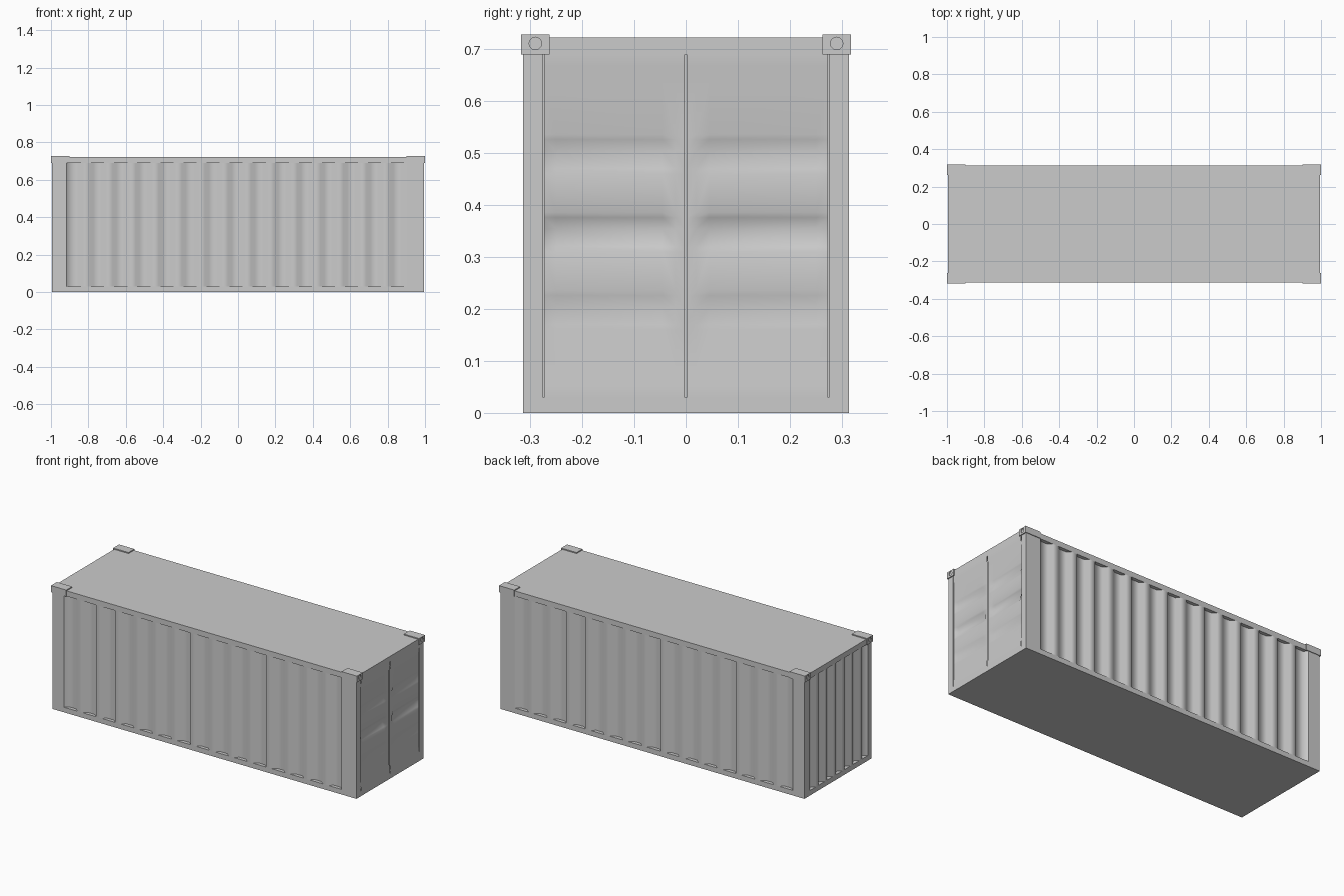
import bpy, bmesh
from mathutils import Vector

cube = bpy.data.objects.get("Cube")
if cube:
    bpy.data.objects.remove(cube, do_unlink=True)

# One painted-steel colour
steel = bpy.data.materials.new("grey steel")
steel.use_nodes = True
GREY = (0.6, 0.6, 0.6, 1)
steel.diffuse_color = GREY
steel.node_tree.nodes["Principled BSDF"].inputs["Base Color"].default_value = GREY

HX, HY = 0.994, 0.314        # half length and half width of the body
TOP = 0.722                  # roof height
Z0, Z1 = 0.03, 0.69          # panel bottom and top
PITCH = 0.1234               # spacing of the side corrugations


def finish(name, bm, smooth=None):
    mesh = bpy.data.meshes.new(name)
    bm.to_mesh(mesh)
    bm.free()
    mesh.materials.append(steel)
    ob = bpy.data.objects.new(name, mesh)
    bpy.context.collection.objects.link(ob)
    if smooth:
        activate(ob)
        bpy.ops.object.shade_smooth_by_angle(angle=smooth)
    return ob


def activate(ob):
    bpy.ops.object.select_all(action="DESELECT")
    ob.select_set(True)
    bpy.context.view_layer.objects.active = ob


def add_box(bm, low, high):
    low, high = Vector(low), Vector(high)
    verts = bmesh.ops.create_cube(bm, size=1)["verts"]
    for v in verts:
        v.co = (low + high) / 2 + v.co * (high - low)


def cut(ob, bm):
    """Subtract the cutter mesh from the object."""
    cutter = finish("cutter", bm)
    cutter.hide_render = True
    mod = ob.modifiers.new("cut", "BOOLEAN")
    mod.object = cutter
    mod.solver = "EXACT"
    activate(ob)
    bpy.ops.object.modifier_apply(modifier=mod.name)
    bpy.data.objects.remove(cutter, do_unlink=True)


def relief(name, us, vs, depth, place, normal):
    """Pressed sheet: a grid over us and vs, pushed in by depth(u, v)."""
    bm = bmesh.new()
    rows = [[bm.verts.new(place(u, v, depth(u, v))) for u in us] for v in vs]
    for low, high in zip(rows, rows[1:]):
        for i in range(len(us) - 1):
            bm.faces.new((low[i], low[i + 1], high[i + 1], high[i]))
    bm.normal_update()
    if sum((f.normal.dot(Vector(normal)) for f in bm.faces)) < 0:
        bmesh.ops.reverse_faces(bm, faces=bm.faces[:])
    return finish(name, bm, 1.0)


def corrugation(start, count, pitch, steps, deep, end):
    """Profile of repeated trapezoid recesses: positions and their depths."""
    points = {}
    for i in range(count):
        for step, d in zip(steps, (0, deep, deep, 0)):
            points[start + i * pitch + step] = d
    points[end] = 0
    return points


def ramp(points, x):
    """Straight-line interpolation through (position, value) pairs."""
    for (a, p), (b, q) in zip(points, points[1:]):
        if a <= x <= b:
            return p + (q - p) * (x - a) / (b - a)
    return 0


# Body shell with pockets for the panels
side = corrugation(-0.918, 15, PITCH, (0, 0.022, 0.066, 0.088), 0.02, 0.9)
end = corrugation(-0.28, 7, 0.081, (0, 0.016, 0.042, 0.058), 0.022, 0.28)
bm = bmesh.new()
add_box(bm, (-HX, -HY, 0), (HX, HY, TOP))
shell = finish("body_shell", bm)
POCKET = 0.03
bm = bmesh.new()
for s in (-1, 1):
    y = sorted((s * (HY - POCKET), s * (HY + POCKET)))
    add_box(bm, (min(side), y[0], Z0), (max(side), y[1], Z1))
add_box(bm, (-HX - POCKET, min(end), Z0), (-HX + POCKET, max(end), Z1))
add_box(bm, (HX - POCKET, -0.275, Z0), (HX + POCKET, 0.275, Z1))
cut(shell, bm)

# Corrugated long sides and closed end
for s, name in ((-1, "front_side_panel"), (1, "back_side_panel")):
    relief(name, list(side), (Z0, Z1), lambda u, v: side[u],
           lambda u, v, d: (u, s * (HY - d), v), (0, s, 0))
relief("closed_end_panel", list(end), (Z0, Z1), lambda u, v: end[u],
       lambda u, v, d: (-HX + d, u, v), (-1, 0, 0))

# Two door leaves, each dished and pressed with three tapered grooves
dish = [(Z0, 0), (0.05, 0), (0.085, 0.005), (0.635, 0.005), (0.67, 0), (Z1, 0)]
grooves = [(0, 0)]
for c, deep in ((0.2, 0.007), (0.35, 0.017), (0.5, 0.011)):
    grooves += [(c - 0.04, 0), (c - 0.03, deep * 0.3), (c + 0.004, deep),
                (c + 0.026, deep * 0.3), (c + 0.036, 0)]
grooves.append((1, 0))
ends = [(0.002, 0), (0.02, 0), (0.045, 1), (0.25, 1), (0.273, 0)]
zs = sorted({z for z, d in dish + grooves if Z0 <= z <= Z1})
for s, name in ((-1, "right_door"), (1, "left_door")):
    relief(name, [u for u, e in ends], zs,
           lambda u, v: ramp(dish, v) + ramp(grooves, v) * ramp(ends, u),
           lambda u, v, d: (HX - d, s * u, v), (1, 0, 0))

# Corner castings with round lifting holes
for sx in (-1, 1):
    for sy in (-1, 1):
        bm = bmesh.new()
        xs = sorted((sx * 0.9, sx))
        ys = sorted((sy * 0.263, sy * 0.318))
        add_box(bm, (xs[0], ys[0], 0.69), (xs[1], ys[1], 0.728))
        label = ("closed_end" if sx < 0 else "door_end") + ("_front" if sy < 0 else "_back")
        casting = finish(label + "_corner_casting", bm)
        bm = bmesh.new()
        hole = bmesh.ops.create_cone(bm, cap_ends=True, segments=20,
                                     radius1=0.012, radius2=0.012, depth=0.01)["verts"]
        for v in hole:
            v.co = (sx + v.co.z, sy * 0.29 + v.co.x, 0.711 + v.co.y)
        hole = bmesh.ops.create_cone(bm, cap_ends=True, segments=20,
                                     radius1=0.012, radius2=0.012, depth=0.01)["verts"]
        for v in hole:
            v.co = (sx * 0.95 + v.co.x * 1.6, sy * 0.318 + v.co.z, 0.711 + v.co.y)
        bmesh.ops.recalc_face_normals(bm, faces=bm.faces[:])
        cut(casting, bm)
